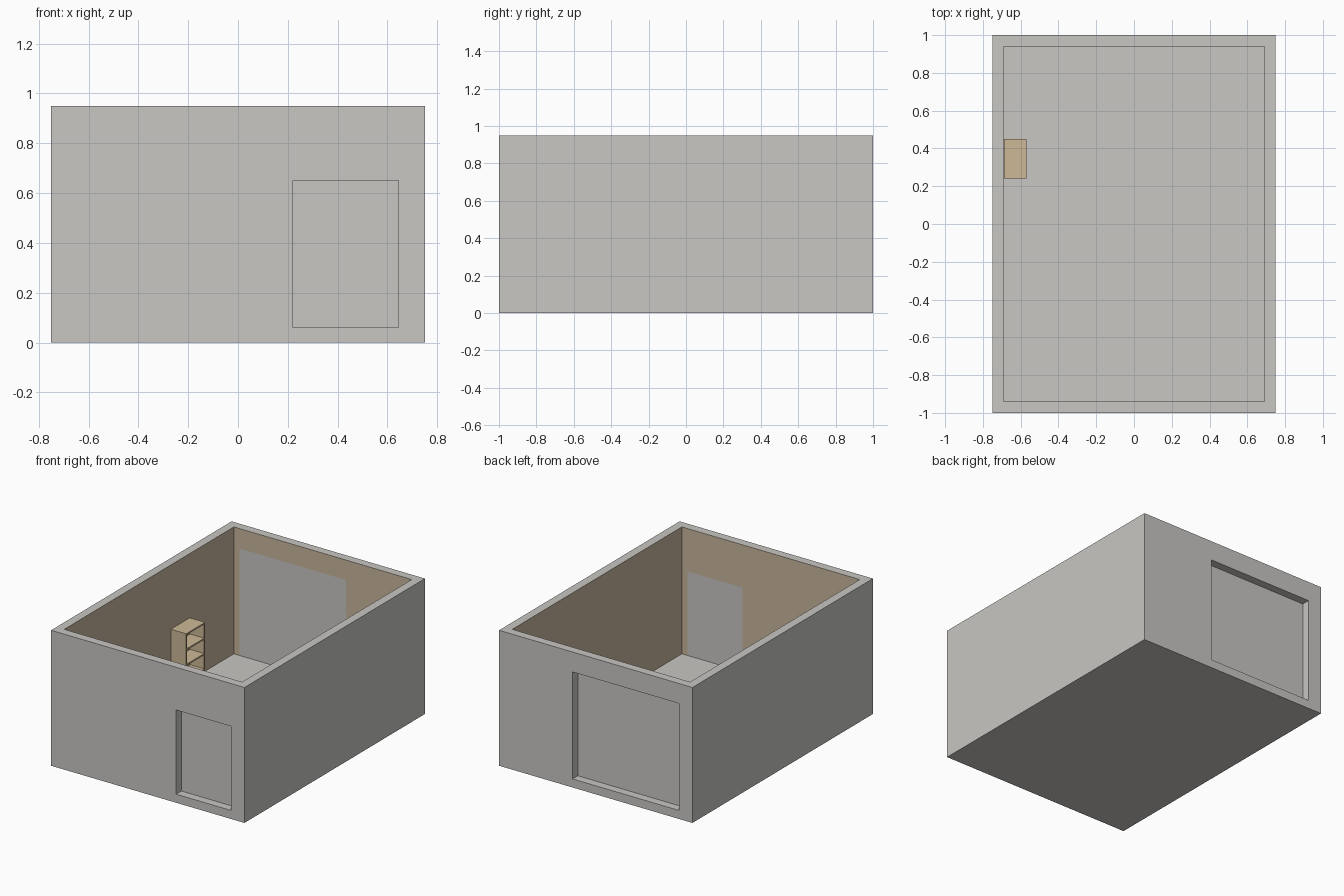
import bpy, bmesh
from mathutils import Vector

if "Cube" in bpy.data.objects:
    bpy.data.objects.remove(bpy.data.objects["Cube"])

W, D, H, T = 0.75, 1.0, 0.95, 0.06   # half width, half depth, height, wall thickness


def material(name, rgb):
    m = bpy.data.materials.new(name)
    m.diffuse_color = (*rgb, 1)
    m.use_nodes = True
    m.node_tree.nodes["Principled BSDF"].inputs["Base Color"].default_value = m.diffuse_color
    return m


GREY = material("light grey plaster", (0.578, 0.571, 0.546))
TAN = material("tan wall paint", (0.578, 0.468, 0.342))
WOOD = material("pale wood", (0.61, 0.48, 0.305))


def finish(name, bm, mats):
    bmesh.ops.remove_doubles(bm, verts=bm.verts, dist=1e-5)
    me = bpy.data.meshes.new(name)
    bm.to_mesh(me)
    bm.free()
    for m in mats:
        me.materials.append(m)
    ob = bpy.data.objects.new(name, me)
    bpy.context.collection.objects.link(ob)
    return ob


def rect(bm, axis, at, u, v, facing, mat=0):
    """Axis-aligned quad; u and v are ranges on the two other axes."""
    pts = []
    for a, b in ((u[0], v[0]), (u[1], v[0]), (u[1], v[1]), (u[0], v[1])):
        p = [a, b]
        p.insert(axis, at)
        pts.append(bm.verts.new(p))
    f = bm.faces.new(pts)
    f.normal_update()
    if f.normal[axis] * facing < 0:
        f.normal_flip()
    f.material_index = mat


def door_wall(bm, s, x0, x1, z1):
    """End wall on side s (-1 front, 1 back) with a recessed doorway."""
    out, inn, back = s * D, s * (D - T), s * (D - T + 0.002)
    for y, hw, z0, facing, mat in ((out, W, 0, s, 0), (inn, W - T, T, -s, 1)):
        xs = [-hw, x0, x1, hw]
        zs = sorted({z0, T, z1, H})
        for xa, xb in zip(xs, xs[1:]):
            for za, zb in zip(zs, zs[1:]):
                hole = xa == x0 and za == T
                if hole and mat == 0:
                    continue
                # the door panel shows grey on the inside
                rect(bm, 1, y, (xa, xb), (za, zb), facing, 0 if hole else mat)
    # recess: panel and reveals
    ys = (out, back)
    rect(bm, 1, back, (x0, x1), (T, z1), s)
    rect(bm, 0, x0, ys, (T, z1), 1)
    rect(bm, 0, x1, ys, (T, z1), -1)
    rect(bm, 2, T, (x0, x1), ys, 1)
    rect(bm, 2, z1, (x0, x1), ys, -1)


# Room: end walls with doors, side walls, floor and rim
bm = bmesh.new()
door_wall(bm, -1, 0.22, 0.645, 0.65)
door_wall(bm, 1, -0.645, 0.18, 0.81)
for s in (-1, 1):
    rect(bm, 0, s * W, (-D, D), (0, H), s)
    rect(bm, 0, s * (W - T), (T - D, D - T), (T, H), -s, 1)
    rect(bm, 2, H, sorted((s * W, s * (W - T))), (T - D, D - T), 1)
    rect(bm, 2, H, (-W, W), sorted((s * D, s * (D - T))), 1)
rect(bm, 2, T, (T - W, W - T), (T - D, D - T), 1)
rect(bm, 2, 0, (-W, W), (-D, D), -1)
finish("room_shell", bm, [GREY, TAN])


# Bookcase against the left wall, open toward the room
def box(bm, lo, hi):
    lo, hi = Vector(lo), Vector(hi)
    r = bmesh.ops.create_cube(bm, size=1)
    for v in r["verts"]:
        v.co = Vector([(lo[i] + hi[i]) / 2 + v.co[i] * (hi[i] - lo[i]) for i in range(3)])


X0, X1, Y0, Y1, Z0, Z1, P = -0.689, -0.57, 0.24, 0.45, T, 0.50, 0.01


def part(name, lo, hi):
    bm = bmesh.new()
    box(bm, lo, hi)
    finish(name, bm, [WOOD])


part("bookcase_side_near", (X0, Y0, Z0), (X1, Y0 + P, Z1 - P))
part("bookcase_side_far", (X0, Y1 - P, Z0), (X1, Y1, Z1 - P))
part("bookcase_top", (X0, Y0, Z1 - P), (X1, Y1, Z1))
part("bookcase_back", (X0, Y0 + P, Z0), (X0 + P, Y1 - P, Z1 - P))
step = (Z1 - P - Z0) / 4
for i in range(4):
    z = Z0 + i * step
    part(f"bookcase_shelf_{i + 1}", (X0 + P, Y0 + P, z), (X1, Y1 - P, z + P))
